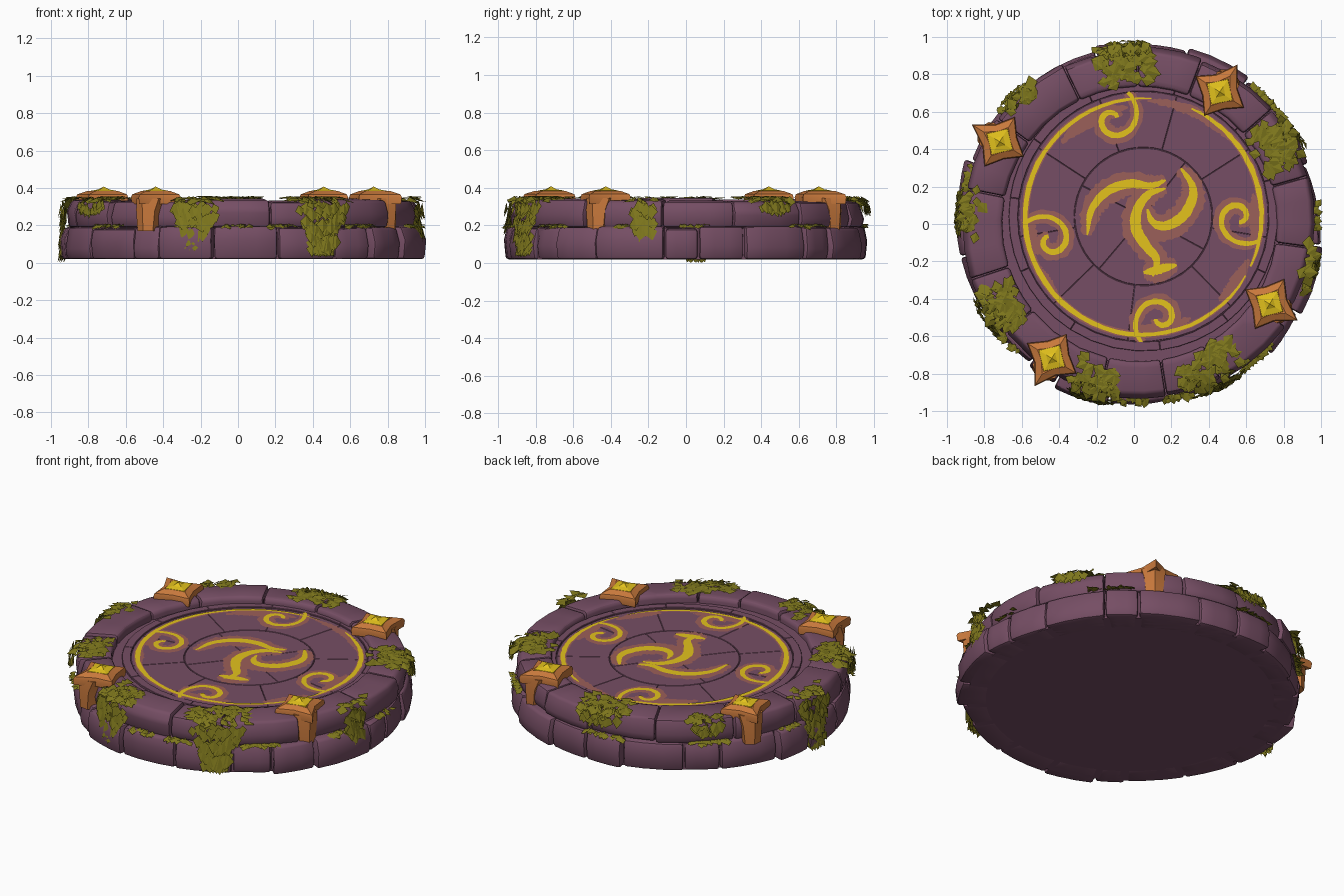
import bpy, bmesh, math, random
from math import sin, cos, radians, pi
from mathutils import Vector, Matrix

random.seed(7)
rnd = random.uniform
cube = bpy.data.objects.get("Cube")
if cube:
    bpy.data.objects.remove(cube)


def material(name, rgb):
    m = bpy.data.materials.new(name)
    m.use_nodes = True
    m.diffuse_color = (*rgb, 1)
    m.node_tree.nodes["Principled BSDF"].inputs["Base Color"].default_value = (*rgb, 1)
    return m


STONE = material("purple stone", (0.18, 0.076, 0.128))
GLOW = material("dull rose glow", (0.33, 0.115, 0.1))
YELLOW = material("rune yellow", (0.77, 0.54, 0.012))
COPPER = material("copper", (0.58, 0.19, 0.045))
LEAF = material("olive leaf", (0.21, 0.185, 0.012))

RIM = Vector((0.03, 0, 0))        # centre of the stone rings
HUB = Vector((0.05, 0.04, 0))     # centre of the paved floor
FLOOR = 0.295


def finish(bm, name, mat, smooth=True):
    mesh = bpy.data.meshes.new(name)
    bm.to_mesh(mesh)
    bm.free()
    mesh.materials.append(mat)
    ob = bpy.data.objects.new(name, mesh)
    bpy.context.collection.objects.link(ob)
    if smooth:
        bpy.ops.object.select_all(action='DESELECT')
        ob.select_set(True)
        bpy.context.view_layer.objects.active = ob
        bpy.ops.object.shade_smooth_by_angle(angle=radians(35))
    return ob


def face_outward(bm):
    bmesh.ops.recalc_face_normals(bm, faces=bm.faces)


def polar(c, r, a, z):
    return c + Vector((r * cos(a), r * sin(a), z))


def bevel_sharp(bm, width, segments=1):
    face_outward(bm)
    edges = [e for e in bm.edges if len(e.link_faces) == 2 and e.calc_face_angle() > 0.6]
    bmesh.ops.bevel(bm, geom=edges, offset=width, segments=segments, affect='EDGES', profile=0.5)


def wedge(bm, c, a0, a1, profile, segs, skew=0.0):
    """Sweep a closed (radius, height) profile through an arc; skew pushes one end outward."""
    rings = []
    inner = profile[0][0]
    for i in range(segs + 1):
        t = i / segs
        a = a0 + (a1 - a0) * t
        rings.append([bm.verts.new(polar(c, r + (skew * (t - 0.5) if r > inner + 0.03 else 0), a, z))
                      for r, z in profile])
    n = len(profile)
    for p, q in zip(rings, rings[1:]):
        for k in range(n):
            bm.faces.new((p[k], p[(k + 1) % n], q[(k + 1) % n], q[k]))
    bm.faces.new(rings[0][::-1])
    bm.faces.new(rings[-1])


def arc_cuts(count, start, vary):
    step = 2 * pi / count
    cuts = [start + step * (i + rnd(-vary, vary)) for i in range(count)]
    return list(zip(cuts, cuts[1:] + [cuts[0] + 2 * pi]))


def stone_ring(name, count, start, r0, r1, z0, z1, dr, dz, gap):
    bm = bmesh.new()
    for a0, a1 in arc_cuts(count, start, 0.28):
        r, top = r1 + rnd(-dr, dr), z1 + rnd(-dz, dz)
        profile = [(r0, z0), (r - 0.01, z0), (r, z0 + (top - z0) * rnd(0.3, 0.6)),
                   (r - rnd(0.01, 0.03), top - 0.01), (r0 + 0.02, top), (r0, top - 0.012)]
        wedge(bm, RIM, a0 + gap, a1 - gap, profile, 3, rnd(-dr, dr))
    bevel_sharp(bm, 0.015, 2)
    return finish(bm, name, STONE)


def disc(name, c, r, z0, z1):
    bm = bmesh.new()
    bmesh.ops.create_cone(bm, cap_ends=True, segments=64, radius1=r, radius2=r, depth=z1 - z0,
                          matrix=Matrix.Translation(c + Vector((0, 0, (z0 + z1) / 2))))
    return finish(bm, name, STONE)


# Stone body
stone_ring("lower_stones", 21, 0.1, 0.80, 0.97, 0.02, 0.197, 0.024, 0.008, 0.005)
stone_ring("upper_stones", 14, 0.35, 0.735, 0.938, 0.19, 0.338, 0.014, 0.008, 0.003)
disc("core", RIM, 0.92, 0.02, 0.185)
disc("upper_core", RIM, 0.89, 0.18, FLOOR - 0.006)

# Paving slabs: outer curb, broad ring and central disc
for name, r0, r1, count, start, top in (("curb_slabs", 0.671, 0.72, 11, 0.2, FLOOR + 0.006),
                                        ("ring_slabs", 0.37, 0.669, 9, 0.5, FLOOR),
                                        ("centre_slabs", 0.02, 0.367, 4, 0.9, FLOOR)):
    bm = bmesh.new()
    for a0, a1 in arc_cuts(count, start, 0.15):
        g = 0.0006 / r1
        wedge(bm, HUB, a0 + g, a1 - g,
              [(r0, 0.25), (r1, 0.25), (r1, top), (r0, top)], max(4, 48 // count))
    bevel_sharp(bm, 0.002)
    finish(bm, name, STONE)


# Painted floor runes
def spline(pts, steps=8):
    p = [Vector((x, y, 0)) for x, y in pts]
    p = [2 * p[0] - p[1]] + p + [2 * p[-1] - p[-2]]
    out = []
    for a, b, c, d in zip(p, p[1:], p[2:], p[3:]):
        for i in range(steps):
            t = i / steps
            out.append(0.5 * (2 * b + (c - a) * t + (2 * a - 5 * b + 4 * c - d) * t * t
                              + (3 * b - a - 3 * c + d) * t ** 3))
    return out + [p[-2]]


def ribbon(bm, path, width, tip, z, rough=0.0):
    """Flat stroke: thick in the middle, narrowing to a tip at both ends."""
    last, prev = len(path) - 1, None
    for i, p in enumerate(path):
        d = (path[min(i + 1, last)] - path[max(i - 1, 0)]).normalized()
        side = Vector((-d.y, d.x, 0))
        w = (tip + (width - tip) * sin(pi * i / last) ** 0.7) / 2
        pair = [bm.verts.new(p + side * s * (w + rnd(-rough, rough)) + Vector((0, 0, z)))
                for s in (1, -1)]
        if prev:
            bm.faces.new((prev[0], prev[1], pair[1], pair[0]))
        prev = pair


def arc(a0, a1, r=0.632):
    return [polar(HUB, r, radians(a0 + (a1 - a0) * i / 40), 0) for i in range(41)]


strokes = []   # path, width, tip, glow margin
for pts, w in (([(-.25, -.06), (-.23, .07), (-.15, .17), (-.03, .215), (.09, .205), (.17, .235)], .048),
               ([(.17, .19), (.08, .16), (.02, .08), (.01, -.02), (.06, -.11), (.12, -.19), (.1, -.28)], .058),
               ([(.07, .08), (.1, .01), (.17, -.01), (.26, .04), (.31, .13), (.31, .21), (.25, .3)], .055),
               ([(.05, -.26), (.11, -.25), (.16, -.235), (.23, -.22)], .05)):
    strokes.append((spline(pts), w, 0.008, 0.09))
for phi, r in ((108, 0.545), (0, 0.51), (-80, 0.55), (195, 0.515)):
    mid = polar(HUB, r, radians(phi), 0)
    curl = [polar(mid, 0.1 * (1 - t) ** 2.8 + 0.07 - 0.04 * t, radians(phi - 48 - 400 * t), 0)
            for t in [i / 40 for i in range(41)]]
    strokes.append((curl, 0.032, 0.02, 0.06))
for a0, a1 in ((86, 330), (-25, 66)):
    strokes.append((arc(a0, a1), 0.028, 0.008, 0.014))

gold, glow = bmesh.new(), bmesh.new()
for path, w, tip, margin in strokes:
    ribbon(gold, path, w, tip, FLOOR + 0.006, 0.002)
    ribbon(glow, path, w + margin, tip + margin * 0.5, FLOOR + 0.0025, margin * 0.1)
# broader worn patches along the ring and beside the swirl
for a0, a1, r, w in ((40, 88, 0.62, 0.055), (-48, -22, 0.605, 0.065), (98, 138, 0.59, 0.075),
                     (-14, 12, 0.6, 0.06), (205, 222, 0.62, 0.05), (-95, -65, 0.6, 0.06),
                     (180, 200, 0.6, 0.05)):
    ribbon(glow, arc(a0, a1, r), w, 0.01, FLOOR + 0.0035, 0.006)
ribbon(glow, spline([(.06, -.1), (.14, -.06), (.24, -.02), (.33, .08)]), 0.08, 0.02, FLOOR + 0.0035, 0.006)
finish(gold, "rune_strokes", YELLOW, False)
finish(glow, "rune_glow", GLOW, False)


# Copper brackets with gems
def star(bm, frame, reach, waist, z):
    """Four-pointed outline; the first point faces outward."""
    verts = []
    for i in range(8):
        r = waist if i % 2 else reach[i // 2]
        verts.append(bm.verts.new(frame @ Vector((r * cos(i * pi / 4), r * sin(i * pi / 4), z))))
    return verts


def bridge(bm, a, b):
    for i in range(len(a)):
        j = (i + 1) % len(a)
        bm.faces.new((a[i], a[j], b[j], b[i]))


for i, deg in enumerate((57, -30.5, 238.5, 148.5)):
    frame = Matrix.Rotation(radians(deg), 4, 'Z') @ Matrix.Translation((0.842, 0, 0))
    bm = bmesh.new()
    loops = [star(bm, frame, [k * s for s in (0.175, 0.155, 0.153, 0.155)], 0.095 * k, z)
             for k, z in ((0.97, 0.315), (1, 0.35), (0.95, 0.366), (0.58, 0.384), (0.48, 0.38))]
    for a, b in zip(loops, loops[1:]):
        bridge(bm, a, b)
    bm.faces.new(loops[0][::-1])
    bm.faces.new(loops[-1])
    # tongue folded over the outer wall, broad at the shoulder
    ends = []
    for z, half, edge, mid in ((0.345, 0.07, 0.082, 0.14), (0.28, 0.058, 0.105, 0.137), (0.17, 0.048, 0.108, 0.13)):
        ends.append([bm.verts.new(frame @ Vector((x, y, z))) for x, y in
                     ((0, -half), (edge, -half), (mid, 0), (edge, half), (0, half))])
    for a, b in zip(ends, ends[1:]):
        bridge(bm, a, b)
    bm.faces.new(ends[0])
    bm.faces.new(ends[-1][::-1])
    face_outward(bm)
    finish(bm, f"bracket_{i + 1}", COPPER)
    # low gem: nearly flat girdle under a small peak
    bm = bmesh.new()
    for r1, r2, z0, z1 in ((0.086, 0.08, 0.375, 0.385), (0.08, 0.035, 0.385, 0.392), (0.035, 0, 0.392, 0.408)):
        bmesh.ops.create_cone(bm, cap_ends=True, segments=4, radius1=r1, radius2=r2, depth=z1 - z0,
                              matrix=frame @ Matrix.Translation((0, 0, (z0 + z1) / 2)))
    finish(bm, f"gem_{i + 1}", YELLOW, False)


# Ivy: folded leaves scattered over the rim and down the wall
def leaf(bm, base, along, up, size):
    side = along.cross(up).normalized()
    pts = [base, base + along * size * 0.45 + side * size * 0.42 - up * size * 0.1,
           base + along * size, base + along * size * 0.45 - side * size * 0.42 - up * size * 0.1]
    v = [bm.verts.new(p) for p in pts]
    bm.faces.new((v[0], v[1], v[2]))
    bm.faces.new((v[0], v[2], v[3]))


def ivy(bm, deg, half, r_in, bottom, count):
    """Leaves run outward along the top, then hang with a narrowing trail."""
    top_len, drop = 0.93 - r_in, 0.34 - bottom
    for _ in range(count):
        s = rnd(0, top_len + drop * 0.85)
        down = max(0, s - top_len) / drop
        a = radians(deg) + rnd(-1, 1) * half * (1 - 0.85 * down)
        out = Vector((cos(a), sin(a), 0))
        tangent = Vector((-sin(a), cos(a), 0)) * rnd(-0.9, 0.9)
        if s < top_len:
            base = polar(RIM, r_in + s, a, 0.345 + rnd(0, 0.012))
            along = out * rnd(-0.2, 1) + tangent - Vector((0, 0, 0.5 * (s / top_len) ** 3))
            up = Vector((0, 0, 1))
        else:
            base = polar(RIM, 0.95 + rnd(0, 0.03), a, 0.34 - (s - top_len))
            along, up = Vector((0, 0, -1)) + out * 0.2 + tangent * 0.5, out + Vector((0, 0, 0.3))
        leaf(bm, base, along.normalized(), up, min(rnd(0.055, 0.085), max(0.03, base.z - bottom)))


bm = bmesh.new()
for deg, half, r_in, bottom, count in ((95, 0.14, 0.75, 0.26, 140), (133, 0.09, 0.87, 0.24, 60),
                                       (177, 0.14, 0.87, 0.0, 130), (211, 0.13, 0.75, 0.25, 110),
                                       (254, 0.13, 0.78, 0.06, 160), (296, 0.17, 0.74, 0.03, 190),
                                       (30, 0.12, 0.74, 0.26, 120), (346, 0.09, 0.9, 0.11, 70)):
    ivy(bm, deg, half, r_in, bottom, count)
finish(bm, "ivy", LEAF, False)

# Moss tufts on the ledge between the two rings
bm = bmesh.new()
for deg in (2, 41, 46, 94, 100, 133, 137, 165, 217, 222, 268, 282, 309, 313, 340):
    for _ in range(15):
        a = radians(deg + rnd(-4, 4))
        out = Vector((cos(a), sin(a), 0))
        along = out + Vector((-sin(a), cos(a), 0)) * rnd(-1, 1) + Vector((0, 0, rnd(-0.8, 0)))
        leaf(bm, polar(RIM, rnd(0.92, 0.945), a, 0.207), along.normalized(), Vector((0, 0, 1)), rnd(0.035, 0.055))
finish(bm, "ledge_moss", LEAF, False)
